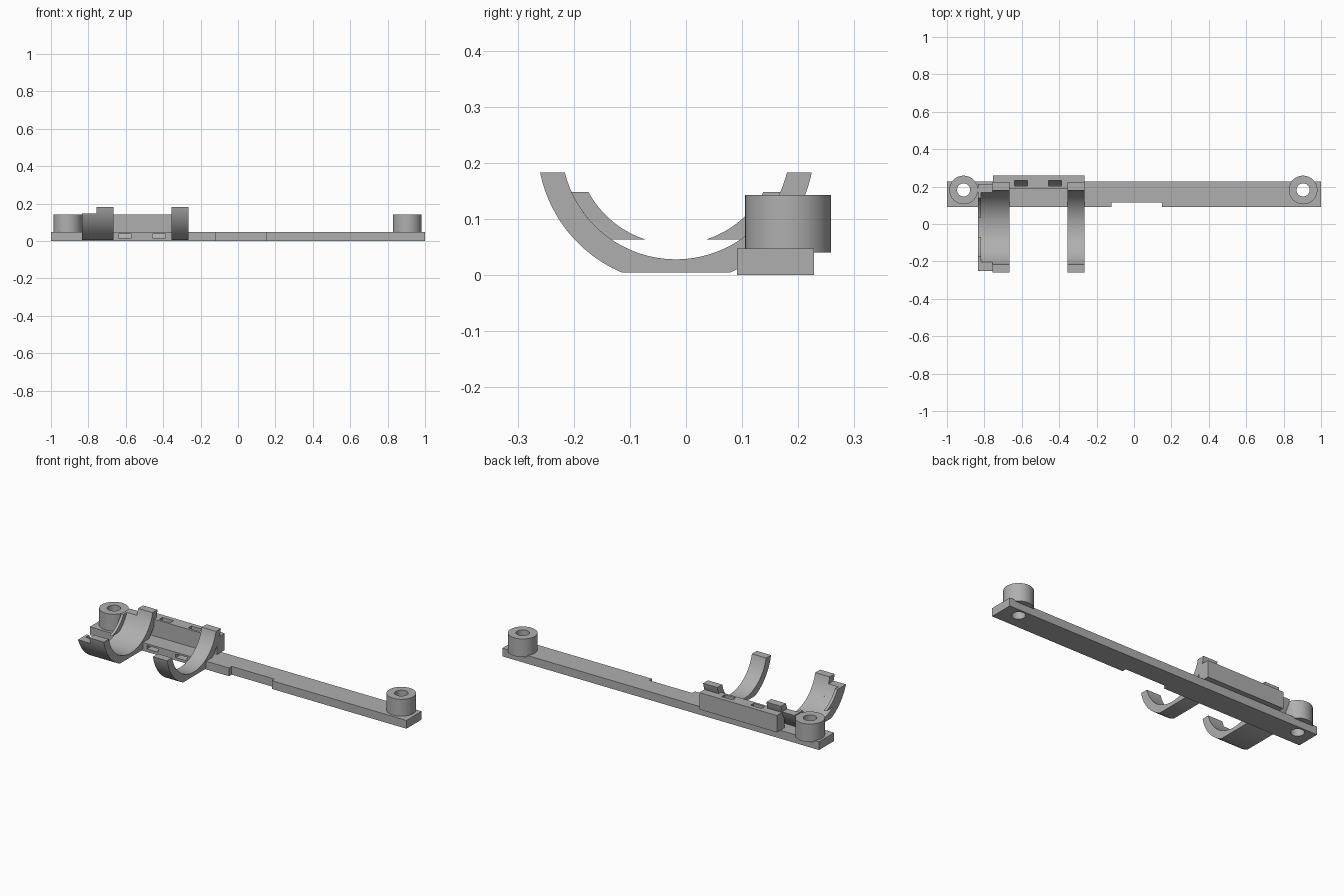
import bpy, bmesh, math

if "Cube" in bpy.data.objects:
    bpy.data.objects.remove(bpy.data.objects["Cube"])

grey = bpy.data.materials.new("plain grey")
grey.use_nodes = True
grey.diffuse_color = (0.43, 0.43, 0.43, 1)
grey.node_tree.nodes["Principled BSDF"].inputs["Base Color"].default_value = (0.43, 0.43, 0.43, 1)

CY, CZ = -0.018, 0.232          # cradle axis
INNER, OUTER = 0.204, 0.247     # cradle radii
POST_Y, POST_X = 0.182, (-0.911, 0.904)


def prism(name, points, axis, lo, hi):
    """Extrude a closed outline along x (outline in y,z) or z (outline in x,y)."""
    bm = bmesh.new()
    place = (lambda p, d: (d, *p)) if axis == "x" else (lambda p, d: (*p, d))
    face = bm.faces.new([bm.verts.new(place(p, lo)) for p in points])
    new = bmesh.ops.extrude_face_region(bm, geom=[face])["geom"]
    shift = (hi - lo, 0, 0) if axis == "x" else (0, 0, hi - lo)
    bmesh.ops.translate(bm, vec=shift, verts=[g for g in new if isinstance(g, bmesh.types.BMVert)])
    bmesh.ops.recalc_face_normals(bm, faces=bm.faces)
    mesh = bpy.data.meshes.new(name)
    bm.to_mesh(mesh)
    bm.free()
    obj = bpy.data.objects.new(name, mesh)
    bpy.context.collection.objects.link(obj)
    mesh.materials.append(grey)
    return obj


def select(obj):
    bpy.ops.object.select_all(action="DESELECT")
    obj.select_set(True)
    bpy.context.view_layer.objects.active = obj


def smooth(obj):
    select(obj)
    bpy.ops.object.shade_smooth_by_angle(angle=math.radians(30))


def cut(obj, cutters):
    select(obj)
    for cutter in cutters:
        mod = obj.modifiers.new("cut", "BOOLEAN")
        mod.operation, mod.solver, mod.object = "DIFFERENCE", "EXACT", cutter
        bpy.ops.object.modifier_apply(modifier=mod.name)


def circle(x, y, r, n=48):
    return [(x + r * math.cos(2 * math.pi * i / n), y + r * math.sin(2 * math.pi * i / n)) for i in range(n)]


def arc(r, top, bottom, side, n=24):
    """Points on the cradle circle going down one side, from height top to bottom."""
    a = math.acos(min(1, (CZ - top) / r))
    b = math.acos(min(1, (CZ - bottom) / r))
    angles = [a + (b - a) * i / n for i in range(n + 1)]
    return [(CY + side * r * math.sin(t), CZ - r * math.cos(t)) for t in angles]


def cradle(name, lo, hi, top):
    outer = arc(OUTER, top, 0.005, -1) + arc(OUTER, top, 0.005, 1)[::-1]
    inner = arc(INNER, top, CZ - INNER, 1) + arc(INNER, top, CZ - INNER, -1)[::-1][1:]
    smooth(prism(name, outer + inner, "x", lo, hi))


# Long base bar with a shallow notch in its front edge
bar = prism("base_bar", [(-1, 0.091), (-0.12, 0.091), (-0.12, 0.115), (0.15, 0.115),
                         (0.15, 0.091), (1, 0.091), (1, 0.228), (-1, 0.228)], "z", 0, 0.047)

# Raised backing block behind the cradles
block = prism("backing_block", [(-0.755, 0.19), (-0.265, 0.19), (-0.265, 0.258),
                                (-0.755, 0.258)], "z", 0.047, 0.143)

# Screw posts, bored through together with the bar
bores = [prism("bore_cutter", circle(x, POST_Y, 0.035), "z", -0.1, 0.3) for x in POST_X]
posts = [prism(side + "_screw_post", circle(x, POST_Y, 0.0765), "z", 0.04, 0.143)
         for side, x in zip(("right", "left"), POST_X)]
for post, bore in zip(posts, bores):
    cut(post, [bore])

# Strap channels running from the bar's front edge up to the block's top
channel = [(0.05, 0.016), (0.2, 0.016), (0.22, 0.037), (0.232, 0.06), (0.232, 0.2),
           (0.203, 0.2), (0.203, 0.06), (0.19, 0.037), (0.05, 0.037)]
slots = [prism("slot_cutter", channel, "x", x, x + 0.07) for x in (-0.64, -0.457)]
cut(bar, bores + slots)
cut(block, slots)
for obj in [bar, block] + posts:
    smooth(obj)
for helper in bores + slots:
    bpy.data.objects.remove(helper)

# Half-ring cradles
cradle("inner_cradle", -0.355, -0.265, 0.183)
cradle("outer_cradle", -0.757, -0.665, 0.183)
cradle("outer_cradle_extension", -0.835, -0.757, 0.148)

# Retaining lips at the end of the outer cradle
for label, side in (("front", -1), ("back", 1)):
    outline = arc(INNER + 0.002, 0.148, 0.063, side) + arc(0.177, 0.148, 0.063, side)[::-1]
    smooth(prism(label + "_retaining_lip", outline, "x", -0.835, -0.819))
